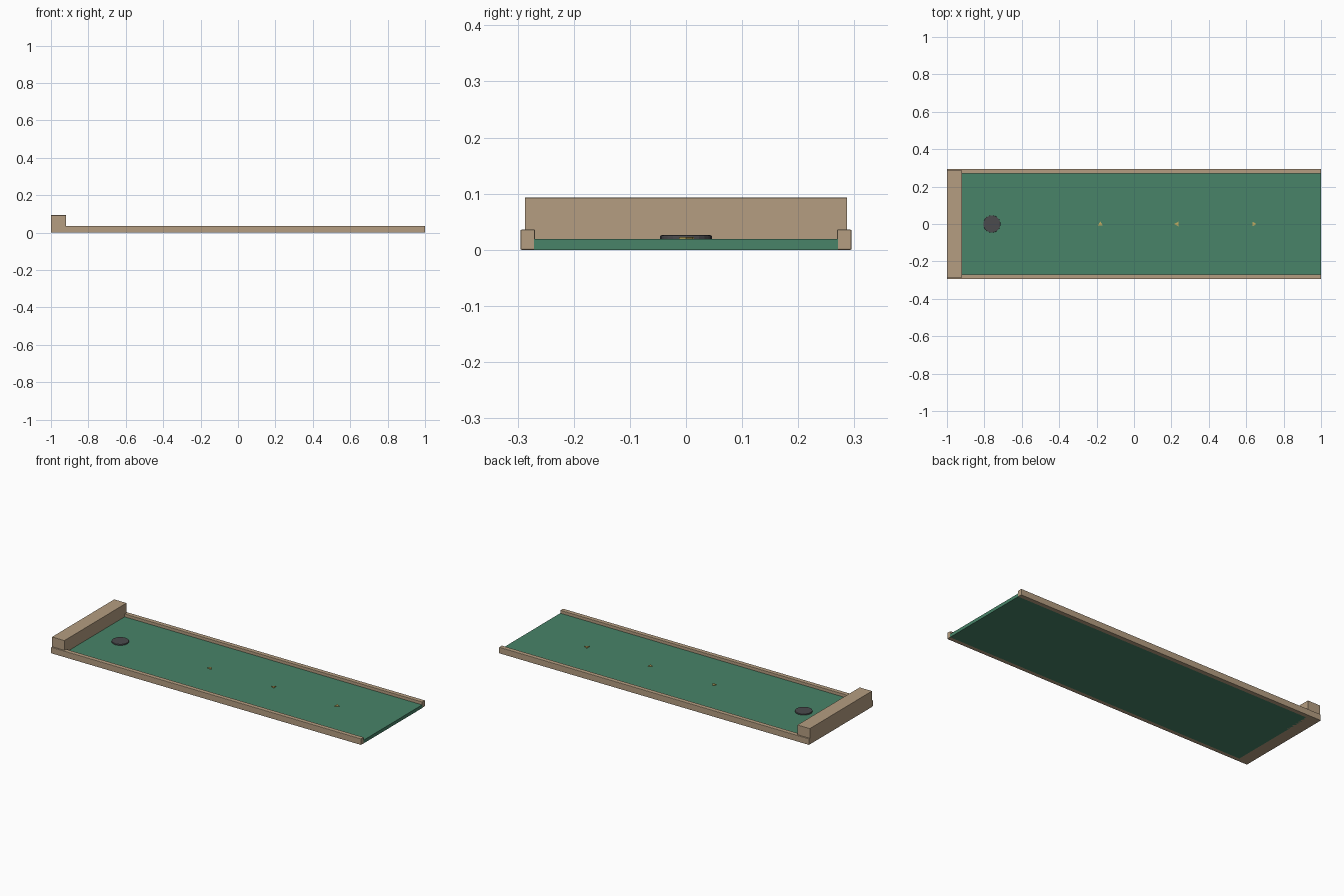
import bpy, math

if "Cube" in bpy.data.objects:
    bpy.data.objects.remove(bpy.data.objects["Cube"])

def material(name, rgb):
    m = bpy.data.materials.new(name)
    m.diffuse_color = (*rgb, 1)
    m.use_nodes = True
    m.node_tree.nodes["Principled BSDF"].inputs["Base Color"].default_value = m.diffuse_color
    return m

wood = material("wood", (0.46, 0.34, 0.22))
green = material("turf_green", (0.065, 0.23, 0.14))
black = material("dark_rubber", (0.07, 0.07, 0.075))
yellow = material("marker_yellow", (0.55, 0.42, 0.12))

def finish(ob, name, mat, bevel=0):
    ob.name = name
    ob.data.materials.append(mat)
    if bevel:
        b = ob.modifiers.new("bevel", 'BEVEL')
        b.width = bevel
        b.segments = 2
    return ob

def box(name, lo, hi, mat, bevel=0):
    bpy.ops.mesh.primitive_cube_add(size=1, location=[(a + b) / 2 for a, b in zip(lo, hi)])
    ob = bpy.context.object
    ob.scale = [b - a for a, b in zip(lo, hi)]
    bpy.ops.object.transform_apply(location=False, rotation=False, scale=True)
    return finish(ob, name, mat, bevel)

def disc(name, sides, r, x, z0, z1, mat, turn=0, bevel=0):
    bpy.ops.mesh.primitive_cylinder_add(vertices=sides, radius=r, depth=z1 - z0,
                                        location=(x, 0, (z0 + z1) / 2),
                                        rotation=(0, 0, turn))
    return finish(bpy.context.object, name, mat, bevel)

# putting surface
box("turf", (-0.93, -0.271, 0), (1, 0.271, 0.019), green)

# side rails
for label, s in (("front", -1), ("back", 1)):
    y0, y1 = sorted((s * 0.269, s * 0.295))
    box(label + "_rail", (-1, y0, 0), (1, y1, 0.036), wood, 0.002)

# raised end block
box("backstop", (-1, -0.287, 0), (-0.92, 0.287, 0.093), wood, 0.001)

# target disc
disc("target_disc", 24, 0.046, -0.76, 0.017, 0.026, black, bevel=0.002)

# triangular aiming markers (vertex of the primitive starts on +y)
for i, (x, turn) in enumerate(((-0.18, 0), (0.23, 90), (0.64, -90))):
    disc(f"aim_marker_{i + 1}", 3, 0.0145, x, 0.017, 0.023, yellow, math.radians(turn))
